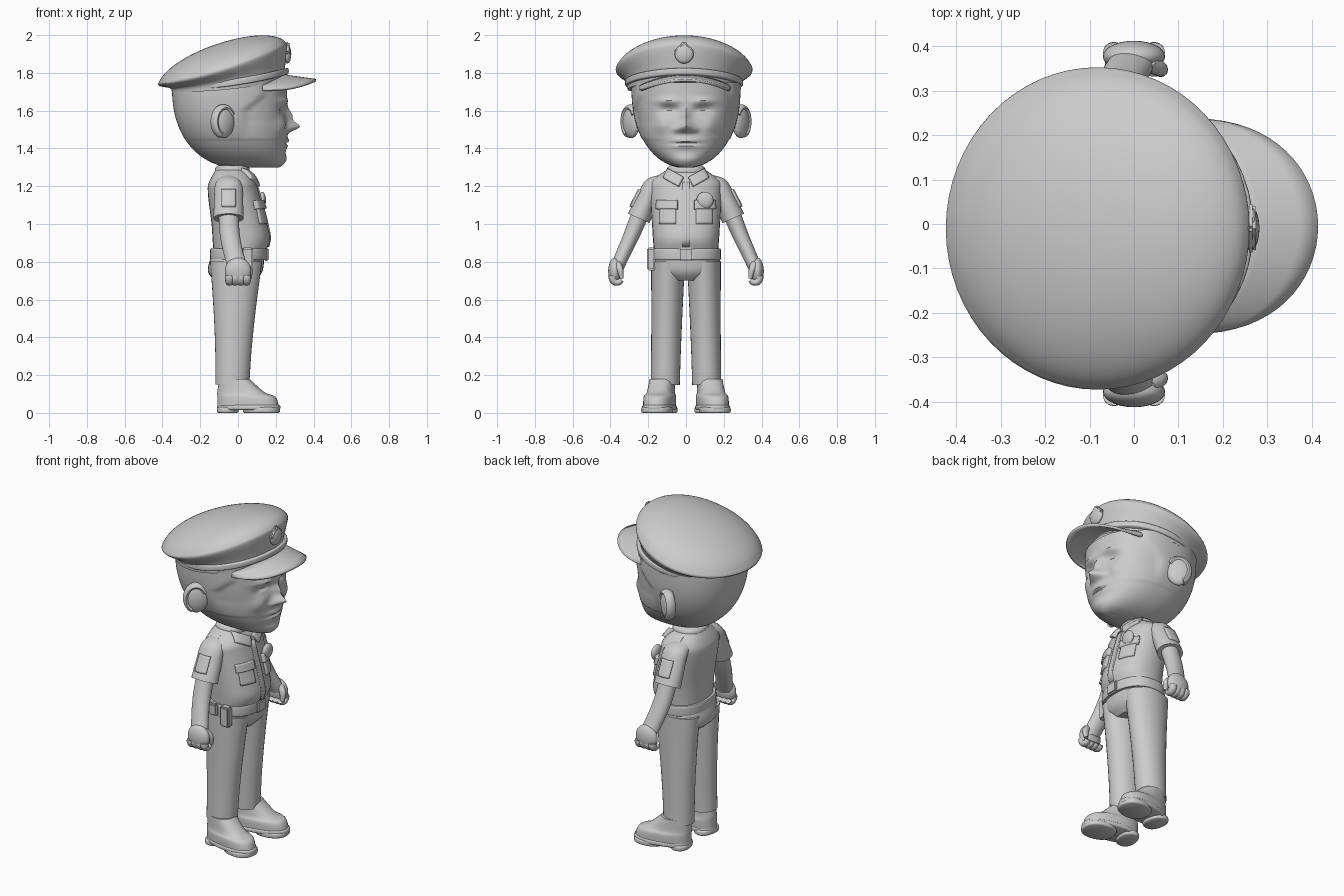
import bpy, bmesh, math
from mathutils import Vector, Matrix

if "Cube" in bpy.data.objects:
    bpy.data.objects.remove(bpy.data.objects["Cube"])

GREY = (0.6, 0.6, 0.6, 1)
mat = bpy.data.materials.new("plain grey")
mat.use_nodes = True
mat.diffuse_color = GREY
mat.node_tree.nodes["Principled BSDF"].inputs["Base Color"].default_value = GREY
X, Y = Vector((1, 0, 0)), Vector((0, 1, 0))


def finish(name, bm):
    bmesh.ops.recalc_face_normals(bm, faces=bm.faces)
    mesh = bpy.data.meshes.new(name)
    bm.to_mesh(mesh)
    bm.free()
    ob = bpy.data.objects.new(name, mesh)
    bpy.context.collection.objects.link(ob)
    mesh.materials.append(mat)
    bpy.ops.object.select_all(action="DESELECT")
    ob.select_set(True)
    bpy.context.view_layer.objects.active = ob
    bpy.ops.object.shade_smooth_by_angle(angle=math.radians(40))
    return ob


def catmull(a, b, c, d, t):
    return 0.5 * (2 * b + (c - a) * t + (2 * a - 5 * b + 4 * c - d) * t * t + (3 * b - a - 3 * c + d) * t ** 3)


def loft(name, rings, sides=32, steps=4, power=2.0, sculpt=None):
    """Skin rings given as (centre, u axis, v axis), smoothed along the path."""
    fine = []
    last = len(rings) - 1
    for i in range(last):
        quad = [rings[max(i - 1, 0)], rings[i], rings[i + 1], rings[min(i + 2, last)]]
        for step in range(steps):
            fine.append([catmull(*[ring[k] for ring in quad], step / steps) for k in range(3)])
    fine.append(rings[last])
    bm = bmesh.new()
    loops = []
    for centre, u, v in fine:
        loop = []
        for j in range(sides):
            angle = math.tau * j / sides
            p, q = [math.copysign(abs(f(angle)) ** (2 / power), f(angle)) for f in (math.cos, math.sin)]
            loop.append(bm.verts.new(centre + u * p + v * q))
        loops.append(loop)
    for low, high in zip(loops, loops[1:]):
        for j in range(sides):
            k = (j + 1) % sides
            bm.faces.new((low[j], low[k], high[k], high[j]))
    bm.faces.new(loops[0])
    bm.faces.new(loops[-1])
    if sculpt:
        for vert in bm.verts:
            sculpt(vert)
    return finish(name, bm)


def stack(rows, slope=0):
    """Level or leaning rings from (back, front, half width, height)."""
    rings = []
    for back, front, half, z in rows:
        radius = (front - back) / 2
        rings.append((Vector(((back + front) / 2, 0, z)), Vector((radius, 0, radius * slope)), Y * half))
    return rings


def hoop(name, back, front, half, low, high, slope=0, power=2.3, edge=0.006, sculpt=None):
    """Disc or belt with rounded rims."""
    inner = (back + edge, front - edge, half - edge)
    rows = [(*inner, low), (back, front, half, low + edge), (back, front, half, high - edge), (*inner, high)]
    return loft(name, stack(rows, slope), sides=48, power=power, sculpt=sculpt)


def limb(name, points, start, end, ease=1.0, sides=32):
    """Tapering tube along a path that runs across x."""
    points = [Vector(p) for p in points]
    start, end, last = Vector(start), Vector(end), len(points) - 1
    rings = []
    for i, point in enumerate(points):
        along = points[min(i + 1, last)] - points[max(i - 1, 0)]
        size = start.lerp(end, (i / last) ** ease)
        rings.append((point, X * size.x, along.cross(X).normalized() * size.y))
    return loft(name, rings, sides=sides)


def ball(name, centre, size, turn=0):
    bm = bmesh.new()
    place = Matrix.Translation(centre) @ Matrix.Rotation(turn, 4, "Z") @ Matrix.Diagonal((*size, 1))
    bmesh.ops.create_uvsphere(bm, u_segments=28, v_segments=16, radius=1, matrix=place)
    return finish(name, bm)


def block(name, centre, size, turn=0):
    bm = bmesh.new()
    place = Matrix.Translation(centre) @ Matrix.Rotation(turn, 4, "X") @ Matrix.Diagonal((*size, 1))
    bmesh.ops.create_cube(bm, size=1, matrix=place)
    bmesh.ops.bevel(bm, geom=bm.edges[:], offset=0.008, segments=2, affect="EDGES")
    return finish(name, bm)


def patch(name, target, centre, width, height, thick=0.022, turn=0, axis="x", start=0.5):
    """Cloth panel projected along an axis on to a body part."""
    bm = bmesh.new()
    bmesh.ops.create_grid(bm, x_segments=8, y_segments=8, size=0.5)
    for vert in bm.verts:
        p = Vector((vert.co.x * width, vert.co.y * height))
        p.rotate(Matrix.Rotation(turn, 2))
        p += Vector(centre)
        vert.co = (start, p.x, p.y) if axis == "x" else (p.x, start, p.y)
    ob = finish(name, bm)
    wrap = ob.modifiers.new("wrap", "SHRINKWRAP")
    wrap.target = target
    wrap.wrap_method = "PROJECT"
    wrap.use_project_x, wrap.use_project_y = axis == "x", axis == "y"
    wrap.use_negative_direction = start > 0
    wrap.use_positive_direction = start < 0
    solid = ob.modifiers.new("thickness", "SOLIDIFY")
    solid.thickness, solid.offset = thick, 0


# Facial forms: (side, height, side spread, height spread, depth)
FACE = {"nose": (0, 1.515, 0.034, 0.026, 0.066), "bridge": (0, 1.57, 0.02, 0.04, 0.03),
        "nostril": (0.045, 1.5, 0.02, 0.016, 0.02), "socket": (0.09, 1.6, 0.05, 0.025, -0.03),
        "eyelid": (0.09, 1.59, 0.03, 0.012, 0.016), "brow": (0.1, 1.65, 0.06, 0.016, 0.016),
        "cheek": (0.13, 1.52, 0.04, 0.04, 0.016), "lips": (0, 1.43, 0.07, 0.03, 0.02),
        "mouth": (0, 1.426, 0.07, 0.008, -0.02), "chin": (0, 1.34, 0.07, 0.03, 0.015)}


def carve_face(vert):
    x, y, z = vert.co.x, abs(vert.co.y), vert.co.z
    # Hair stands proud of the temples
    if z > 1.45:
        hairline = 0.02 + 0.1 * max(0, min(1, (z - 1.6) / 0.08))
        step = max(0, min(1, (x - hairline) / 0.03))
        vert.co.y *= 1.015 - 0.05 * step * min(1, (z - 1.45) * 10)
    if x > 0.05:
        for side, height, wide, tall, depth in FACE.values():
            vert.co.x += depth * math.exp(-((y - side) / wide) ** 2 - ((z - height) / tall) ** 2)


def droop(vert):
    vert.co.z -= 0.2 * vert.co.y ** 2
    vert.co.y -= 0.01


# Head rounds out from the chin upward
head = []
for k in range(11):
    t = 0.01 + 0.99 * (k / 10) ** 1.5
    swell = math.sqrt(1 - (1 - t) ** 2.5)
    head.append((-0.35 * swell, 0.26 * swell ** 0.1, 0.285 * swell, 1.295 + 0.455 * t))
loft("head", stack(head), sides=96, steps=6, power=2.25, sculpt=carve_face)
limb("neck", [(-0.03, 0, 1.24), (-0.03, 0, 1.38)], (0.07, 0.07), (0.07, 0.07))

# Cap: band, leaning domed crown, strap, peak and badge
crown = stack([(-0.35, 0.24, 0.3, 1.73)], 0.1) + stack([(-0.36, 0.25, 0.31, 1.78)], 0.2)
for k in range(8):
    angle = math.pi / 2 * k / 7.2
    r = math.cos(angle)
    crown += stack([(-0.08 - 0.34 * r, -0.08 + 0.34 * r, 0.36 * r, 1.835 + 0.128 * math.sin(angle))], 0.3)
loft("cap_crown", crown, sides=64, sculpt=droop)
hoop("cap_strap", -0.33, 0.268, 0.312, 1.75, 1.785, slope=0.14, power=2, sculpt=droop)
bm = bmesh.new()
grid = []
for i in range(33):
    angle = math.pi * (i / 32 - 0.5)
    y = math.sin(angle) * 0.235
    inner = -0.05 + 0.29 * math.sqrt(1 - (y / 0.3) ** 2)
    outer = max(inner, 0.13 + 0.283 * abs(math.cos(angle)) ** 0.85)
    row = []
    for k in range(5):
        row.append(bm.verts.new((inner + (outer - inner) * k / 4, y - 0.005, 1.785 - 0.006 * k - y * y)))
    grid.append(row)
for p, q in zip(grid, grid[1:]):
    for k in range(4):
        bm.faces.new((p[k], p[k + 1], q[k + 1], q[k]))
solid = finish("cap_peak", bm).modifiers.new("thickness", "SOLIDIFY")
solid.thickness, solid.offset = 0.014, 0
block("cap_badge", (0.262, -0.01, 1.91), (0.024, 0.085, 0.085), math.pi / 4)
ball("cap_badge_boss", (0.262, -0.01, 1.9), (0.02, 0.05, 0.05))

# Shirt, belt and trousers
shirt = loft("shirt", stack([(-0.13, 0.15, 0.17, 0.86), (-0.135, 0.17, 0.175, 0.92), (-0.14, 0.155, 0.18, 1),
             (-0.16, 0.11, 0.19, 1.17), (-0.15, 0.09, 0.18, 1.23), (-0.11, 0.04, 0.08, 1.3)]), power=2.3)
hoop("collar", -0.12, 0.06, 0.1, 1.25, 1.31, edge=0.015)
hoop("belt", -0.147, 0.155, 0.184, 0.81, 0.87)
loft("trouser_seat", stack([(-0.12, 0.09, 0.1, 0.7), (-0.16, 0.13, 0.18, 0.75), (-0.14, 0.14, 0.175, 0.84)]), power=2.3)
block("belt_buckle", (0.15, 0, 0.84), (0.03, 0.075, 0.07))
block("belt_pouch", (0.05, -0.185, 0.815), (0.06, 0.045, 0.12))
block("belt_radio", (-0.03, -0.19, 0.84), (0.05, 0.03, 0.07))
patch("shirt_placket", shirt, (0, 1.05), 0.036, 0.34, thick=0.012)
ball("chest_badge", (0.128, 0.1, 1.125), (0.02, 0.045, 0.045))

# Paired parts
for s, side in ((1, "left_"), (-1, "right_")):
    patch(side + "collar_flap", shirt, (s * 0.065, 1.24), 0.09, 0.05, thick=0.034, turn=s * 0.5)
    patch(side + "chest_pocket", shirt, (s * 0.095, 1.05), 0.085, 0.1)
    patch(side + "pocket_flap", shirt, (s * 0.095, 1.1), 0.105, 0.045, thick=0.04)

    # Arm
    path = [(-0.05, s * y, z) for y, z in ((0.1, 1.23), (0.17, 1.2), (0.21, 1.12), (0.25, 1.03))]
    sleeve = limb(side + "sleeve", path, (0.06, 0.035), (0.08, 0.062), ease=0.4)
    patch(side + "sleeve_badge", sleeve, (-0.05, 1.135), 0.07, 0.09, axis="y", start=s)
    block(side + "epaulette", (-0.045, s * 0.15, 1.245), (0.055, 0.1, 0.018), -s * 0.55)
    limb(side + "forearm", [(-0.05, s * 0.24, 1.06), (-0.045, s * 0.28, 0.96), (-0.03, s * 0.32, 0.87), (0, s * 0.37, 0.76)],
         (0.053, 0.047), (0.053, 0.035))

    # Curled hand
    ball(side + "palm", (0, s * 0.377, 0.75), (0.07, 0.035, 0.072))
    for k in range(4):
        curl = [math.radians(36 * n - 25) for n in range(6)]
        limb(side + "finger", [(0.03 * k - 0.045, s * (0.364 + 0.025 * math.cos(a)), 0.715 - 0.025 * math.sin(a)) for a in curl],
             (0.025, 0.022), (0.018, 0.014), sides=12)
    limb(side + "thumb", [(0.02, s * 0.37, 0.795), (0.055, s * 0.35, 0.76), (0.06, s * 0.34, 0.71)],
         (0.03, 0.025), (0.012, 0.01), sides=12)

    # Ear with raised rim
    frame = Matrix.Translation((-0.078, s * 0.29, 1.542)) @ Matrix.Rotation(-s * 0.6, 4, "Z")
    ball(side + "ear", frame.translation, (0.068, 0.032, 0.088), -s * 0.6)
    rim = []
    for k in range(13):
        angle = math.radians(30 + 18 * k)
        out = Vector((math.cos(angle), 0, math.sin(angle)))
        rim.append((frame @ Vector((0.056 * out.x, 0, 0.074 * out.z)), frame.to_3x3() @ out * 0.018, frame.to_3x3() @ Y * 0.028))
    loft(side + "ear_rim", rim, sides=12, steps=2)

    # Leg
    hem, hip = Vector((-0.03, s * 0.11, 0.15)), Vector((-0.01, s * 0.095, 0.8))
    limb(side + "trouser_leg", [hem.lerp(hip, k / 4) for k in range(5)], (0.09, 0.077), (0.138, 0.09), ease=1.6)

    # Shoe with heel, tread and welt
    shoe = [hoop(side + "shoe_heel", -0.11, 0, 0.075, 0, 0.03),
            hoop(side + "shoe_tread", 0.03, 0.224, 0.082, 0, 0.03),
            hoop(side + "shoe_welt", -0.11, 0.226, 0.085, 0.016, 0.042),
            loft(side + "shoe", stack([(-0.11, 0.22, 0.08, 0.03), (-0.11, 0.2, 0.08, 0.085), (-0.11, 0.14, 0.07, 0.11),
                 (-0.1, 0.06, 0.065, 0.18)]), power=2.4)]
    for part in shoe:
        part.matrix_world = Matrix.Translation((0, s * 0.13, 0)) @ Matrix.Rotation(s * 0.18, 4, "Z")
